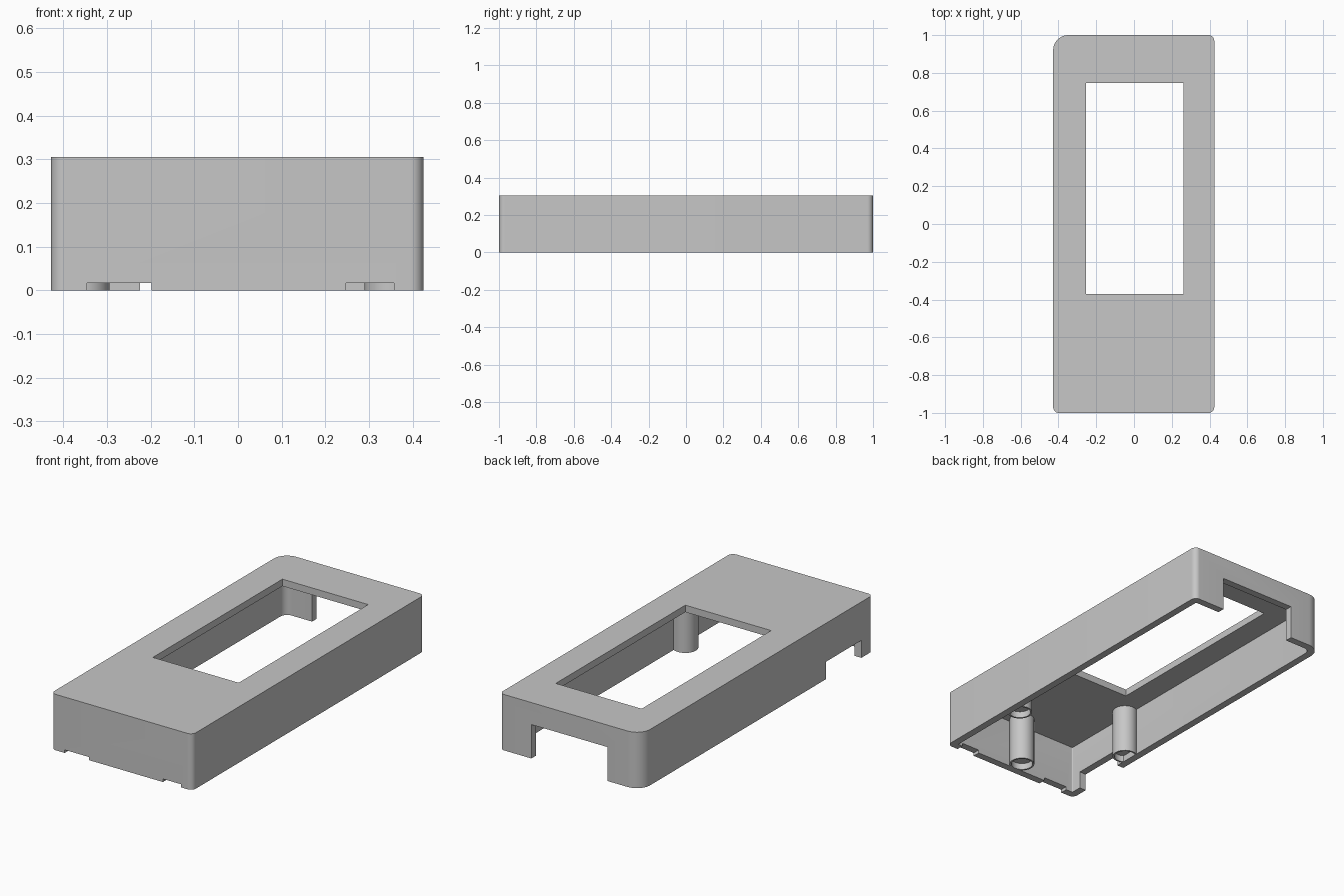
import bpy
import bmesh
import math
from math import cos, sin, pi

cube = bpy.data.objects.get("Cube")
if cube:
    bpy.data.objects.remove(cube, do_unlink=True)

# Single plastic colour
GREY = (0.57, 0.57, 0.57, 1)
plastic = bpy.data.materials.new("grey plastic")
plastic.use_nodes = True
plastic.diffuse_color = GREY
plastic.node_tree.nodes["Principled BSDF"].inputs["Base Color"].default_value = GREY


def rounded_outline(x0, x1, y0, y1, radii, steps=10):
    """Counter-clockwise outline; radii start at the (x0, y0) corner."""
    corners = [(x0, y0, 1, 1), (x1, y0, -1, 1), (x1, y1, -1, -1), (x0, y1, 1, -1)]
    points = []
    for i, ((x, y, sx, sy), r) in enumerate(zip(corners, radii)):
        for k in range(steps + 1):
            a = pi + (i + k / steps) * pi / 2
            points.append((x + sx * r + r * cos(a), y + sy * r + r * sin(a)))
    return points


def circle(x, y, r, sides=48):
    return [(x + r * cos(2 * pi * k / sides), y + r * sin(2 * pi * k / sides))
            for k in range(sides)]


def rectangle(x0, x1, y0, y1):
    return [(x0, y0), (x1, y0), (x1, y1), (x0, y1)]


def prism(name, outline, z0, z1):
    bm = bmesh.new()
    face = bm.faces.new([bm.verts.new((x, y, z0)) for x, y in outline])
    extruded = bmesh.ops.extrude_face_region(bm, geom=[face])["geom"]
    top = [v for v in extruded if isinstance(v, bmesh.types.BMVert)]
    bmesh.ops.translate(bm, verts=top, vec=(0, 0, z1 - z0))
    bmesh.ops.recalc_face_normals(bm, faces=bm.faces)
    mesh = bpy.data.meshes.new(name)
    bm.to_mesh(mesh)
    bm.free()
    mesh.materials.append(plastic)
    obj = bpy.data.objects.new(name, mesh)
    bpy.context.collection.objects.link(obj)
    return obj


def select_only(obj):
    bpy.ops.object.select_all(action='DESELECT')
    obj.select_set(True)
    bpy.context.view_layer.objects.active = obj


def cut(obj, outline, z0, z1):
    cutter = prism("cutter", outline, z0, z1)
    cutter.hide_render = True
    mod = obj.modifiers.new("cut", 'BOOLEAN')
    mod.operation = 'DIFFERENCE'
    mod.solver = 'EXACT'
    mod.object = cutter
    select_only(obj)
    bpy.ops.object.modifier_apply(modifier=mod.name)
    bpy.data.objects.remove(cutter, do_unlink=True)


def smooth(obj):
    select_only(obj)
    bpy.ops.object.shade_smooth_by_angle(angle=math.radians(30))


LEFT, RIGHT, HEIGHT, WALL = -0.428, 0.425, 0.305, 0.04
BELOW = -0.1

# Outer shell with one larger rear corner, hollow and open underneath
shell = prism("case_shell",
              rounded_outline(LEFT, RIGHT, -1, 1, (0.03, 0.03, 0.03, 0.08)), 0, HEIGHT)
cut(shell, rounded_outline(LEFT + WALL, RIGHT - WALL, -1 + WALL, 1 - WALL,
                           (0.005, 0.005, 0.005, 0.04)), BELOW, HEIGHT - 0.038)

# Display window in the top
cut(shell, rectangle(-0.255, 0.263, -0.37, 0.747), 0.2, 0.5)

# Rear connector opening
cut(shell, rectangle(-0.225, 0.233, 0.9, 1.1), BELOW, 0.185)

# Side opening near the front
cut(shell, rectangle(-0.5, -0.36, -0.9, -0.597), BELOW, 0.095)

# Two shallow slots under the front wall
for x0, x1 in ((-0.346, -0.198), (0.247, 0.357)):
    cut(shell, rectangle(x0, x1, -1.1, -0.93), BELOW, 0.017)
smooth(shell)

# Three screw posts with recessed ends
for name, x, y in (("right_post", -0.358, -0.5), ("left_post", 0.354, -0.5),
                   ("front_post", 0.0, -0.905)):
    post = prism(name, circle(x, y, 0.064), 0, HEIGHT - 0.03)
    cut(post, circle(x, y, 0.055), BELOW, 0.035)
    smooth(post)
